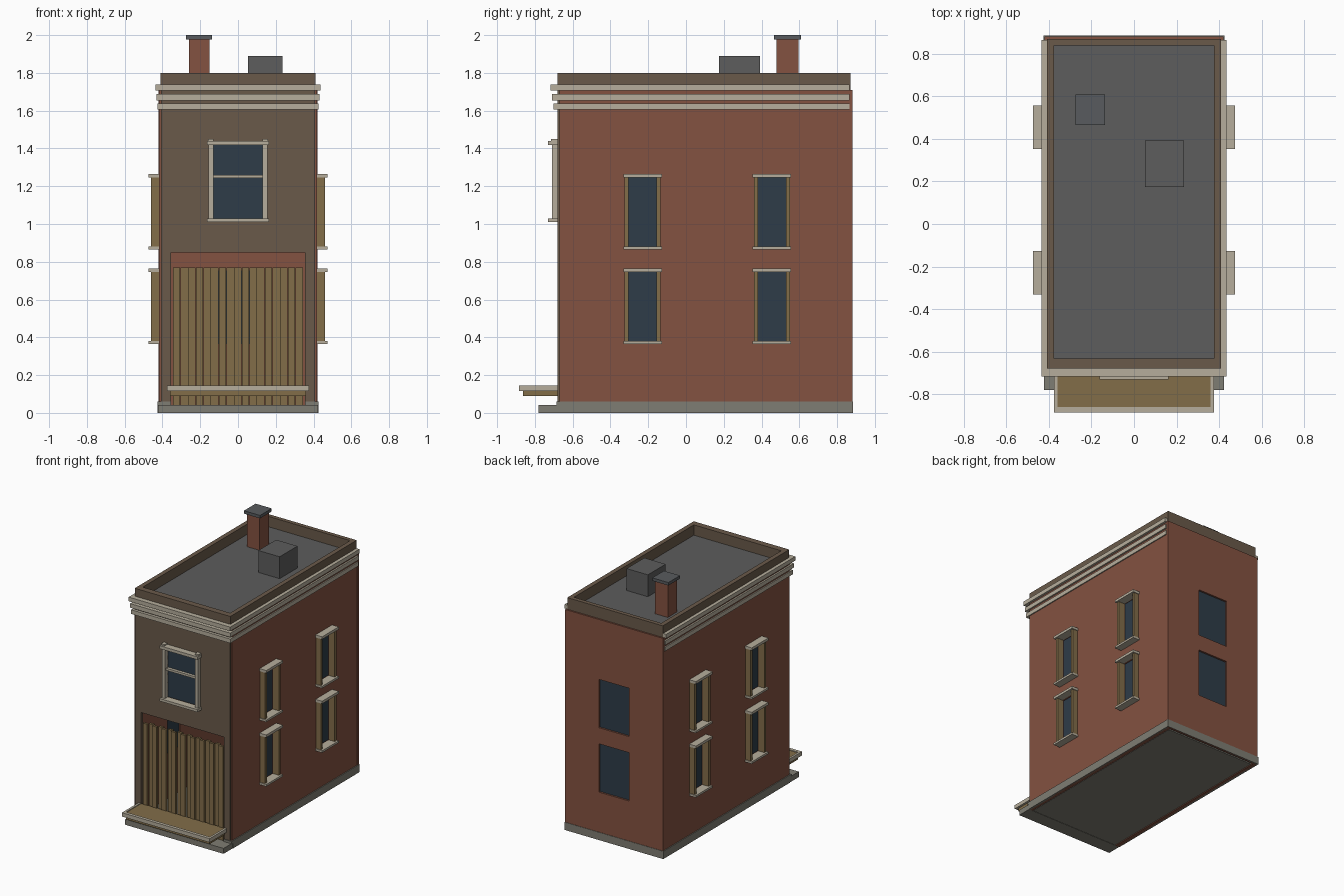
import bpy, bmesh
from mathutils import Vector

cube = bpy.data.objects.get("Cube")
if cube:
    bpy.data.objects.remove(cube, do_unlink=True)


def material(name, r, g, b):
    """Flat colour given as 0-255 display values, stored as linear."""
    col = [(c / 255 / 12.92) if c < 11 else ((c / 255 + 0.055) / 1.055) ** 2.4 for c in (r, g, b)] + [1]
    m = bpy.data.materials.new(name)
    m.use_nodes = True
    m.diffuse_color = col
    bsdf = next(n for n in m.node_tree.nodes if n.type == 'BSDF_PRINCIPLED')
    bsdf.inputs["Base Color"].default_value = col
    return m


BRICK = material("brick red", 132, 82, 65)
BROWN = material("facade brown", 106, 90, 74)
CREAM = material("cream trim", 182, 174, 156)
WOOD = material("tan wood", 130, 109, 73)
GLASS = material("dark glass", 46, 60, 72)
ROOF = material("roof grey", 93, 93, 93)
STONE = material("foundation stone", 127, 125, 115)
CAP = material("chimney cap grey", 88, 91, 94)


def finish(name, bm, mat):
    bmesh.ops.recalc_face_normals(bm, faces=bm.faces)
    mesh = bpy.data.meshes.new(name)
    bm.to_mesh(mesh)
    bm.free()
    mesh.materials.append(mat)
    ob = bpy.data.objects.new(name, mesh)
    bpy.context.collection.objects.link(ob)
    return ob


def add_box(bm, x, y, z):
    """Box between the (low, high) pairs x, y and z."""
    verts = bmesh.ops.create_cube(bm, size=1)["verts"]
    for v in verts:
        v.co = Vector([p[0] if c < 0 else p[1] for p, c in zip((x, y, z), v.co)])


def boxes(name, mat, *parts):
    bm = bmesh.new()
    for part in parts:
        add_box(bm, *part)
    return finish(name, bm, mat)


def flip(p, s):
    """Mirror an x range to the other side."""
    return p if s > 0 else (-p[1], -p[0])


def wall(name, mat, axis, depth, span, height, holes):
    """Upright slab facing x or y, with rectangular openings (u0, u1, z0, z1)."""
    us = sorted({*span, *[u for h in holes for u in h[:2]]})
    zs = sorted({*height, *[z for h in holes for z in h[2:]]})
    bm = bmesh.new()
    place = (lambda u, z: (depth[0], u, z)) if axis == 'x' else (lambda u, z: (u, depth[0], z))
    for u0, u1 in zip(us, us[1:]):
        for z0, z1 in zip(zs, zs[1:]):
            if any(h[0] < (u0 + u1) / 2 < h[1] and h[2] < (z0 + z1) / 2 < h[3] for h in holes):
                continue
            bm.faces.new([bm.verts.new(place(*c)) for c in ((u0, z0), (u1, z0), (u1, z1), (u0, z1))])
    bmesh.ops.remove_doubles(bm, verts=bm.verts, dist=1e-5)
    new = bmesh.ops.extrude_face_region(bm, geom=bm.faces[:], use_keep_orig=True)["geom"]
    step = depth[1] - depth[0]
    move = Vector((step, 0, 0)) if axis == 'x' else Vector((0, step, 0))
    bmesh.ops.translate(bm, vec=move, verts=[v for v in new if isinstance(v, bmesh.types.BMVert)])
    return finish(name, bm, mat)


FLOORS = {"lower": 0.365, "upper": 0.865}
SIDE_Y = {"front": -0.23, "rear": 0.455}

# Side walls and their windows
for side, s in (("left", 1), ("right", -1)):
    holes = [(y - 0.075, y + 0.075, z + 0.015, z + 0.38) for y in SIDE_Y.values() for z in FLOORS.values()]
    wall(side + "_wall", BRICK, 'x', flip((0.39, 0.418), s), (-0.67, 0.866), (0, 1.71), holes)
    for row, z in FLOORS.items():
        for place, y in SIDE_Y.items():
            name = f"{side}_{row}_{place}_window"
            boxes(name + "_glass", GLASS, (flip((0.396, 0.404), s), (y - 0.08, y + 0.08), (z, z + 0.39)))
            boxes(name + "_jambs", WOOD, *[
                (flip((0.41, 0.46), s), (y + a, y + a + 0.022), (z + 0.01, z + 0.385)) for a in (-0.096, 0.074)])
            boxes(name + "_sill_and_lintel", CREAM, *[
                (flip((0.41, 0.475), s), (y - 0.102, y + 0.102), (z + a, z + b))
                for a, b in ((0, 0.016), (0.38, 0.4))])

# Back wall with two plain recessed windows
wall("back_wall", BRICK, 'y', (0.865, 0.882), (-0.42, 0.42), (0, 1.71),
     [(-0.13, 0.13, z + 0.005, z + 0.38) for z in FLOORS.values()])
for row, z in FLOORS.items():
    boxes(f"back_{row}_glass", GLASS, ((-0.135, 0.135), (0.862, 0.868), (z, z + 0.39)))

# Front facade with shop opening and upper window
wall("front_facade", BROWN, 'y', (-0.68, -0.655), (-0.408, 0.408), (0.04, 1.71),
     [(-0.355, 0.355, 0.04, 0.85), (-0.13, 0.13, 1.03, 1.42)])
boxes("front_window_glass", GLASS, ((-0.135, 0.135), (-0.672, -0.664), (1.02, 1.43)))
boxes("front_window_frame", CREAM,
      ((-0.155, -0.13), (-0.71, -0.67), (1.02, 1.42)),
      ((0.13, 0.155), (-0.71, -0.67), (1.02, 1.42)),
      ((-0.13, 0.13), (-0.695, -0.67), (1.243, 1.26)),
      ((-0.163, 0.163), (-0.73, -0.67), (1.01, 1.03)),
      ((-0.163, 0.163), (-0.73, -0.67), (1.417, 1.44)),
      ((-0.16, -0.13), (-0.715, -0.67), (1.44, 1.45)),
      ((0.13, 0.16), (-0.715, -0.67), (1.44, 1.45)))

# Board screen in the opening, alternate boards set back
COUNT, HALF = 17, 0.345
pitch = 2 * HALF / COUNT
boards = []
for i in range(COUNT):
    x = -HALF + i * pitch
    y = -0.675 + 0.018 * (i % 2)
    boards.append(((x, x + pitch - 0.002), (y, y + 0.018), (0.03, 0.77)))
boxes("board_screen", WOOD, *boards)

# Low bench shelf in front of the screen
boxes("bench_top", WOOD, ((-0.36, 0.36), (-0.862, -0.67), (0.09, 0.14)))
boxes("bench_edging", CREAM,
      ((-0.377, 0.377), (-0.885, -0.86), (0.116, 0.146)),
      ((-0.377, -0.36), (-0.86, -0.68), (0.116, 0.146)),
      ((0.36, 0.377), (-0.86, -0.68), (0.116, 0.146)))

# Foundation
boxes("floor_slab", STONE, ((-0.385, 0.385), (-0.67, 0.85), (0.002, 0.035)))
boxes("front_step", STONE, ((-0.422, 0.422), (-0.78, -0.67), (0, 0.042)))
boxes("plinth", STONE,
      ((-0.425, -0.41), (-0.67, 0.885), (0, 0.06)),
      ((0.41, 0.425), (-0.67, 0.885), (0, 0.06)),
      ((-0.41, 0.41), (0.875, 0.885), (0, 0.06)),
      ((-0.425, -0.355), (-0.685, -0.66), (0.04, 0.06)),
      ((0.355, 0.425), (-0.685, -0.66), (0.04, 0.06)))

# Cornice bands around the front and sides
for name, z, out in (("lower", 1.605, 0.022), ("middle", 1.655, 0.029), ("upper", 1.707, 0.038)):
    w = 0.413 + out * 0.6
    boxes(name + "_cornice", CREAM,
          ((-w, w), (-0.68 - out, -0.67), (z, z + 0.032)),
          ((-w, -0.405), (-0.67, 0.866), (z, z + 0.032)),
          ((0.405, w), (-0.67, 0.866), (z, z + 0.032)))

# Parapet, roof and roof fittings
boxes("roof_deck", ROOF, ((-0.39, 0.39), (-0.655, 0.865), (1.69, 1.72)))
boxes("parapet", BROWN,
      ((-0.41, 0.41), (-0.68, -0.632), (1.709, 1.8)),
      ((-0.41, 0.41), (0.838, 0.87), (1.709, 1.8)),
      ((-0.41, -0.375), (-0.632, 0.838), (1.709, 1.8)),
      ((0.375, 0.41), (-0.632, 0.838), (1.709, 1.8)))
boxes("chimney_stack", BRICK, ((-0.26, -0.152), (0.48, 0.595), (1.71, 1.98)))
boxes("chimney_cap", CAP, ((-0.275, -0.137), (0.466, 0.609), (1.977, 2.0)))
boxes("roof_vent_box", ROOF, ((0.052, 0.235), (0.175, 0.393), (1.71, 1.89)))
